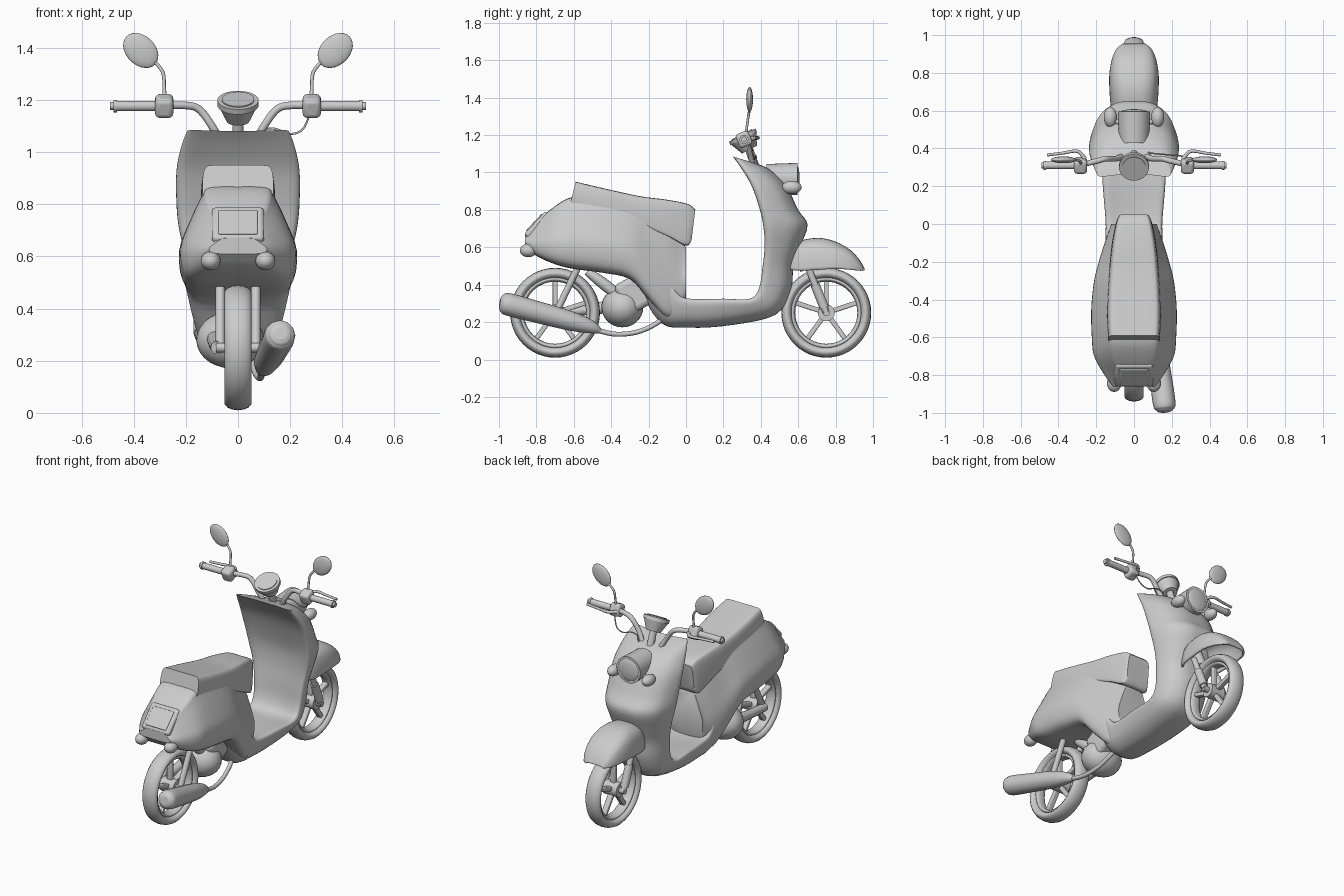
import bpy, bmesh, math
from mathutils import Vector, Matrix


def catmull(p, n, closed=False):
    """Smooth curve through every point, n steps per span."""
    out, c = [], len(p)
    for i in range(c if closed else c - 1):
        g = lambda k: p[k % c] if closed else p[min(max(k, 0), c - 1)]
        a, b, d, e = g(i - 1), g(i), g(i + 1), g(i + 2)
        for s in range(n):
            t = s / n
            out.append(0.5 * (2 * b + (d - a) * t + (2 * a - 5 * b + 4 * d - e) * t * t
                              + (3 * b - a - 3 * d + e) * t ** 3))
    return out if closed else out + [p[-1]]


def finish(name, bm):
    bmesh.ops.recalc_face_normals(bm, faces=bm.faces)
    me = bpy.data.meshes.new(name)
    bm.to_mesh(me)
    bm.free()
    ob = bpy.data.objects.new(name, me)
    bpy.context.collection.objects.link(ob)
    return ob


def loft(name, spans, half, closed=True, n=4):
    """spans: (y0, z0, y1, z1, half width); half: (u, v) outline of the +x side."""
    rings = []
    for y0, z0, y1, z1, w in spans:
        a, b = Vector((0, y0, z0)), Vector((0, y1, z1))
        pts = [a.lerp(b, v) + Vector((u * w, 0, 0)) for u, v in half]
        flip = [Vector((-q.x, q.y, q.z)) for q in pts[::-1]]
        ring = pts + flip[1:-1] if closed else flip[:-1] + pts
        rings.append(catmull(ring, 3, closed))
    rows = list(zip(*[catmull(list(col), n) for col in zip(*rings)]))
    bm = bmesh.new()
    vs = [[bm.verts.new(q) for q in r] for r in rows]
    m = len(vs[0])
    for r, s in zip(vs, vs[1:]):
        for j in range(m if closed else m - 1):
            k = (j + 1) % m
            bm.faces.new((r[j], r[k], s[k], s[j]))
    if closed:
        bm.faces.new(vs[0])
        bm.faces.new(vs[-1])
    return finish(name, bm)


def rod(name, a, b, r1, r2=None, seg=24):
    a, b = Vector(a), Vector(b)
    bm = bmesh.new()
    mat = Matrix.Translation((a + b) / 2) @ (b - a).to_track_quat('Z', 'Y').to_matrix().to_4x4()
    bmesh.ops.create_cone(bm, cap_ends=True, segments=seg, radius1=r1,
                          radius2=r1 if r2 is None else r2, depth=(b - a).length, matrix=mat)
    return finish(name, bm)


def ball(name, c, size, rot=(0, 0, 0)):
    bm = bmesh.new()
    bmesh.ops.create_uvsphere(bm, u_segments=24, v_segments=14, radius=1)
    ob = finish(name, bm)
    ob.location, ob.scale, ob.rotation_euler = c, size, rot
    return ob


def box(name, c, size, rot=(0, 0, 0), bevel=0.01):
    bm = bmesh.new()
    bmesh.ops.create_cube(bm, size=1, matrix=Matrix.Diagonal((*size, 1)))
    ob = finish(name, bm)
    ob.location, ob.rotation_euler = c, rot
    mod = ob.modifiers.new("bevel", 'BEVEL')
    mod.width, mod.segments = bevel, 3
    return ob


def tube(name, pts):
    """Pipe through (x, y, z, radius) points."""
    pts = catmull([Vector(q) for q in pts], 6)
    cu = bpy.data.curves.new(name, 'CURVE')
    cu.dimensions, cu.bevel_depth, cu.bevel_resolution, cu.use_fill_caps = '3D', 1, 4, True
    sp = cu.splines.new('POLY')
    sp.points.add(len(pts) - 1)
    for p, q in zip(sp.points, pts):
        p.co, p.radius = (q[0], q[1], q[2], 1), q[3]
    ob = bpy.data.objects.new(name, cu)
    bpy.context.collection.objects.link(ob)
    return ob


def ring(name, c, major, minor, wide):
    bpy.ops.mesh.primitive_torus_add(major_radius=major, minor_radius=minor, major_segments=48,
                                     minor_segments=14, location=c, rotation=(0, math.pi / 2, 0))
    ob = bpy.context.object
    ob.name, ob.scale = name, (1, 1, wide)


# wheels
for label, y in (("front", 0.75), ("rear", -0.70)):
    ring(label + "_tyre", (0, y, 0.25), 0.211, 0.029, 1.8)
    ring(label + "_rim", (0, y, 0.25), 0.18, 0.014, 2.4)
    rod(label + "_hub", (-0.05, y, 0.25), (0.05, y, 0.25), 0.045)
    rod(label + "_axle", (-0.085, y, 0.25), (0.085, y, 0.25), 0.018)
    for i in range(5):
        a = math.radians(90 + 72 * i)
        box(label + "_spoke", (0, y + 0.105 * math.cos(a), 0.25 + 0.105 * math.sin(a)),
            (0.035, 0.14, 0.026), (a, 0, 0), 0.006)

# leg shield sweeping down into the floor and back under the seat
loft("leg_shield_and_floor", [
    (0.25, 1.085, 0.37, 1.05, 0.195), (0.29, 1.03, 0.45, 1.015, 0.215),
    (0.35, 0.93, 0.535, 0.93, 0.235), (0.395, 0.80, 0.60, 0.80, 0.235),
    (0.415, 0.70, 0.65, 0.72, 0.225), (0.42, 0.60, 0.61, 0.60, 0.20),
    (0.41, 0.50, 0.575, 0.50, 0.18), (0.39, 0.38, 0.56, 0.37, 0.17),
    (0.34, 0.325, 0.48, 0.24, 0.17), (0.20, 0.325, 0.25, 0.185, 0.165),
    (0.02, 0.325, 0.02, 0.17, 0.15), (-0.05, 0.36, -0.14, 0.20, 0.15),
    (-0.13, 0.50, -0.27, 0.42, 0.15)],
    [(0, 0.1), (0.5, 0.07), (0.88, 0), (1, 0.1), (0.96, 0.35), (0.78, 0.72), (0.42, 0.96), (0, 1)])

# rear bodywork
loft("rear_body", [
    (-0.86, 0.61, -0.86, 0.67, 0.11), (-0.80, 0.555, -0.80, 0.735, 0.155),
    (-0.70, 0.51, -0.70, 0.82, 0.21), (-0.60, 0.485, -0.60, 0.87, 0.222),
    (-0.45, 0.465, -0.45, 0.86, 0.225), (-0.30, 0.43, -0.30, 0.83, 0.21),
    (-0.20, 0.32, -0.20, 0.79, 0.185), (-0.10, 0.22, -0.10, 0.74, 0.155),
    (-0.03, 0.25, -0.03, 0.64, 0.13), (0.0, 0.32, 0.0, 0.60, 0.12)],
    [(0, 1), (0.5, 0.99), (0.62, 0.9), (0.85, 0.62), (1, 0.38), (0.95, 0.12), (0.7, 0.01), (0, 0)])

# seat
loft("seat", [
    (-0.62, 0.83, -0.59, 0.95, 0.135), (-0.45, 0.78, -0.45, 0.917, 0.14),
    (-0.25, 0.72, -0.25, 0.873, 0.13), (-0.10, 0.66, -0.10, 0.853, 0.115),
    (0.0, 0.61, 0.01, 0.83, 0.095), (0.03, 0.64, 0.05, 0.80, 0.08)],
    [(0, 1), (0.7, 1), (0.92, 0.93), (1, 0.6), (1, 0.1), (0.85, 0), (0, 0)])

# tail light on the sloping tail
box("tail_light_frame", (0, -0.79, 0.715), (0.20, 0.17, 0.05), (math.radians(47), 0, 0), 0.015)
box("tail_light_lens", (0, -0.808, 0.729), (0.15, 0.125, 0.016), (math.radians(47), 0, 0), 0.005)

# front mudguard
guard = loft("front_mudguard", [
    (0.55, 0.48, 0.55, 0.60, 0.09), (0.61, 0.475, 0.61, 0.635, 0.12),
    (0.71, 0.48, 0.71, 0.65, 0.13), (0.80, 0.485, 0.80, 0.63, 0.13),
    (0.88, 0.48, 0.88, 0.585, 0.115), (0.93, 0.475, 0.93, 0.53, 0.09),
    (0.955, 0.475, 0.955, 0.485, 0.06)],
    [(0, 1), (0.5, 0.96), (0.84, 0.75), (0.98, 0.35), (1, 0)], closed=False)
mod = guard.modifiers.new("thickness", 'SOLIDIFY')
mod.thickness = 0.012

# headlight
rod("headlight_shell", (0, 0.43, 0.965), (0, 0.595, 0.965), 0.08, 0.086, 32)
ball("headlight_lens", (0, 0.59, 0.965), (0.074, 0.018, 0.074))

# instrument pod and steering stem
n = Vector((0, -0.45, 0.89))
c = Vector((0, 0.31, 1.18))
rod("instrument_cup", c - n * 0.065, c, 0.045, 0.074, 32)
rod("instrument_bezel", c, c + n * 0.022, 0.079, None, 32)
rod("instrument_glass", c, c + n * 0.027, 0.062, None, 32)
rod("steering_stem", (0, 0.40, 0.95), (0, 0.335, 1.13), 0.022)
rod("steering_tube", (0, 0.64, 0.48), (0, 0.52, 0.75), 0.03)

for s in (-1, 1):
    # handlebar half with grip, switch block and lever
    tube("handlebar", [(s * 0.06, 0.36, 1.03, 0.015), (s * 0.10, 0.345, 1.10, 0.015),
                       (s * 0.15, 0.345, 1.165, 0.015), (s * 0.21, 0.33, 1.18, 0.015),
                       (s * 0.30, 0.31, 1.177, 0.015)])
    rod("grip", (s * 0.28, 0.31, 1.177), (s * 0.475, 0.31, 1.177), 0.02)
    rod("grip_end", (s * 0.47, 0.31, 1.177), (s * 0.49, 0.31, 1.177), 0.015)
    rod("grip_collar", (s * 0.465, 0.31, 1.177), (s * 0.478, 0.31, 1.177), 0.024)
    box("switch_block", (s * 0.283, 0.31, 1.177), (0.07, 0.075, 0.08), (0.4, 0, 0), 0.018)
    tube("brake_lever", [(s * 0.26, 0.345, 1.18, 0.012), (s * 0.30, 0.385, 1.185, 0.009),
                         (s * 0.38, 0.375, 1.185, 0.008), (s * 0.46, 0.365, 1.185, 0.008)])
    # mirror
    tube("mirror_stalk", [(s * 0.28, 0.32, 1.19, 0.012), (s * 0.283, 0.325, 1.24, 0.007),
                          (s * 0.29, 0.335, 1.31, 0.007), (s * 0.34, 0.345, 1.365, 0.007)])
    ball("mirror", (s * 0.373, 0.34, 1.39), (0.077, 0.018, 0.056), (0, -s * 0.78, 0))
    # turn signals
    ball("front_signal", (s * 0.125, 0.565, 0.92), (0.035, 0.053, 0.035))
    rod("front_signal_arm", (s * 0.05, 0.53, 0.92), (s * 0.125, 0.55, 0.92), 0.014)
    ball("rear_signal", (s * 0.105, -0.843, 0.583), (0.038, 0.046, 0.036))
    rod("rear_signal_arm", (s * 0.09, -0.83, 0.585), (s * 0.08, -0.74, 0.60), 0.014)
    ball("shield_bolt", (s * 0.185, 0.485, 0.85), (0.016, 0.016, 0.022))
    # suspension legs
    rod("front_fork", (s * 0.072, 0.75, 0.25), (s * 0.072, 0.65, 0.50), 0.018)
    rod("front_fork_sleeve", (s * 0.072, 0.74, 0.275), (s * 0.072, 0.69, 0.40), 0.025)
    rod("rear_shock", (s * 0.068, -0.69, 0.26), (s * 0.068, -0.56, 0.53), 0.018)

# brake cable
tube("brake_cable", [(0.28, 0.34, 1.16, 0.004), (0.25, 0.36, 1.09, 0.004), (0.20, 0.365, 1.07, 0.004),
                     (0.14, 0.37, 1.09, 0.004), (0.09, 0.375, 1.08, 0.004), (0.07, 0.38, 1.0, 0.004)])

# engine, swing arm and exhaust
ball("engine_cover", (-0.03, -0.34, 0.28), (0.13, 0.112, 0.108))
box("engine_block", (0, -0.26, 0.36), (0.14, 0.20, 0.18), (0.5, 0, 0), 0.03)
tube("swing_arm", [(-0.085, -0.30, 0.30, 0.04), (-0.085, -0.50, 0.27, 0.03), (-0.08, -0.70, 0.25, 0.025)])
tube("air_duct", [(0.0, -0.53, 0.47, 0.02), (0.0, -0.46, 0.42, 0.03), (0.0, -0.36, 0.34, 0.03)])
tube("muffler", [(0.165, -0.995, 0.305, 0.025), (0.164, -0.985, 0.303, 0.045), (0.16, -0.95, 0.295, 0.06),
                 (0.14, -0.80, 0.255, 0.058), (0.115, -0.62, 0.207, 0.052), (0.10, -0.51, 0.175, 0.036),
                 (0.092, -0.46, 0.152, 0.014)])
tube("exhaust_pipe", [(0.092, -0.47, 0.155, 0.014), (0.085, -0.37, 0.135, 0.013),
                      (0.07, -0.25, 0.15, 0.013), (0.05, -0.14, 0.205, 0.013), (0.03, -0.12, 0.25, 0.013)])

# shade everything smooth, keeping hard edges
bpy.ops.object.select_all(action='DESELECT')
for ob in bpy.context.scene.objects:
    if ob.type == 'MESH':
        ob.select_set(True)
        bpy.context.view_layer.objects.active = ob
bpy.ops.object.shade_smooth_by_angle(angle=math.radians(40))
